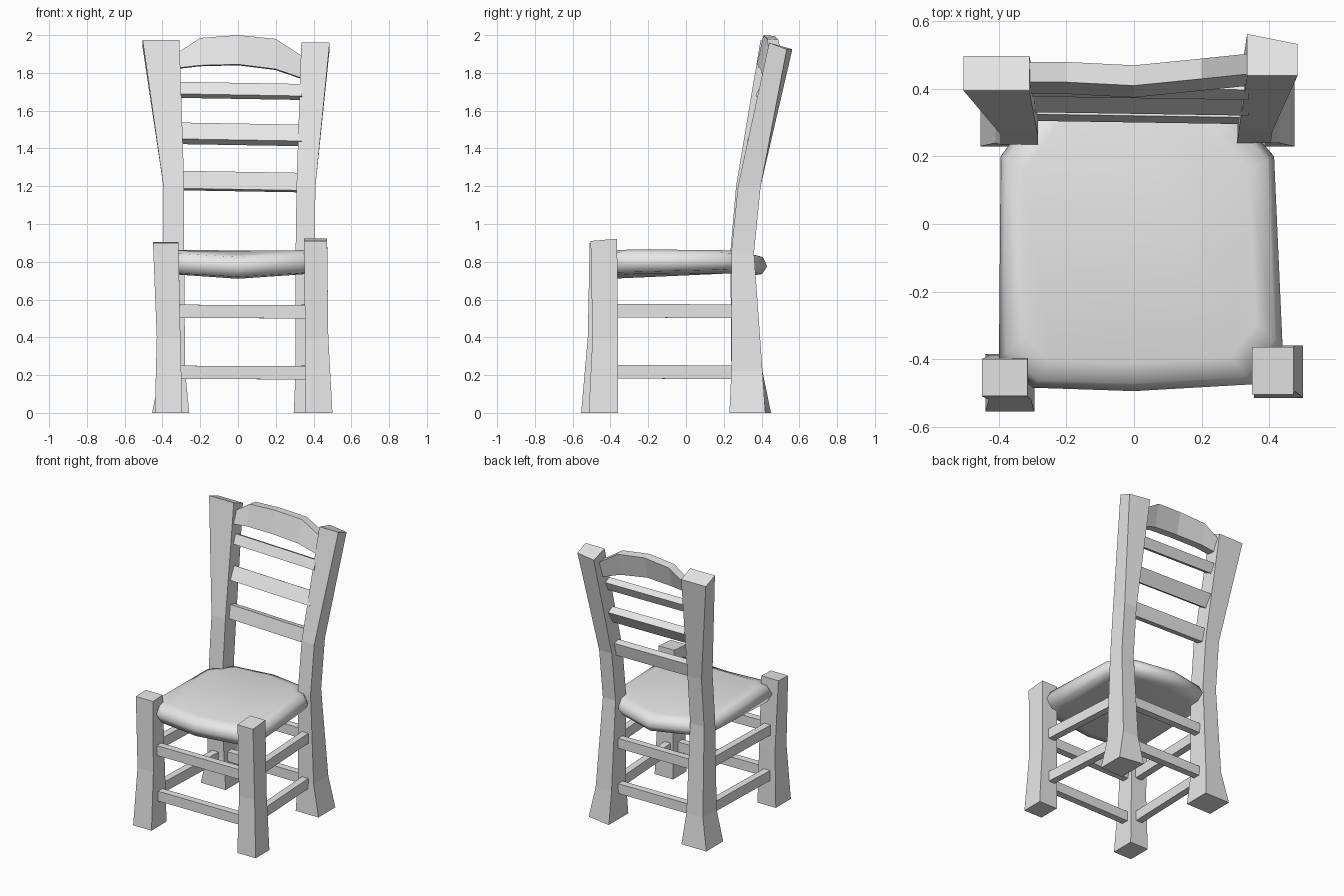
import bpy, bmesh, math
from mathutils import Vector, Matrix

if "Cube" in bpy.data.objects:
    bpy.data.objects.remove(bpy.data.objects["Cube"], do_unlink=True)

grey = bpy.data.materials.new("plain grey")
grey.use_nodes = True
grey.diffuse_color = (0.8, 0.8, 0.8, 1)
grey.node_tree.nodes["Principled BSDF"].inputs["Base Color"].default_value = (0.8, 0.8, 0.8, 1)


def loft(name, rings, smooth=False):
    """Skin a solid through closed rings that have equal point counts."""
    bm = bmesh.new()
    loops = [[bm.verts.new(p) for p in ring] for ring in rings]
    n = len(loops[0])
    for a, b in zip(loops, loops[1:]):
        for i in range(n):
            j = (i + 1) % n
            bm.faces.new((a[i], a[j], b[j], b[i]))
    bm.faces.new(loops[0][::-1])
    bm.faces.new(loops[-1])
    bmesh.ops.recalc_face_normals(bm, faces=bm.faces)
    for f in bm.faces:
        f.smooth = smooth
    mesh = bpy.data.meshes.new(name)
    bm.to_mesh(mesh)
    bm.free()
    mesh.materials.append(grey)
    obj = bpy.data.objects.new(name, mesh)
    bpy.context.collection.objects.link(obj)
    return obj


def post(name, sections, drop=0.0, twist=0.0):
    """Four-sided post; sections are (z, x0, x1, y0, y1), top sloped and ends twisted."""
    rings = []
    for k, (z, x0, x1, y0, y1) in enumerate(sections):
        d = drop if k == len(sections) - 1 else 0
        t = twist if k in (0, len(sections) - 1) else 0
        rings.append([(x0, y0, z), (x1, y0, z), (x1, y1 - t, z - d), (x0, y1 + t, z - d)])
    loft(name, rings)


def bar(name, start, end, height, depth, tilt=0.0):
    """Straight rectangular bar leaning back by tilt degrees about its length."""
    start, end = Vector(start), Vector(end)
    along = (end - start).normalized()
    up = Matrix.Rotation(math.radians(-tilt), 3, along) @ Vector((0, 0, 1))
    side = along.cross(up).normalized()
    corners = [up * (height / 2 * a) + side * (depth / 2 * b)
               for a, b in ((1, 1), (1, -1), (-1, -1), (-1, 1))]
    loft(name, [[p + c for c in corners] for p in (start, end)])


# Legs and back posts, each slightly crooked
post("left_front_leg", [(0, .355, .50, -.515, -.36), (.4, .355, .478, -.495, -.36),
                        (.91, .35, .472, -.505, -.365)], drop=-.012)
post("right_front_leg", [(0, -.44, -.295, -.555, -.385), (.4, -.43, -.305, -.52, -.39),
                         (.90, -.45, -.315, -.51, -.40)], drop=-.005)
post("left_back_post", [(0, .295, .475, .23, .435), (.22, .305, .43, .24, .405),
                        (.85, .305, .405, .24, .36), (1.2, .31, .41, .275, .395),
                        (1.96, .335, .485, .44, .548)], drop=.035, twist=.015)
post("right_back_post", [(0, -.455, -.258, .23, .42), (.22, -.41, -.28, .24, .395),
                         (.85, -.395, -.285, .235, .36), (1.2, -.395, -.285, .265, .39),
                         (1.975, -.505, -.31, .395, .498)], drop=.04)

# Cushion-like seat: bulging outline that sags along the centre line
outline = [(-.40, -.40), (-.30, -.485), (0, -.495), (.35, -.475), (.44, -.36),
           (.415, .2), (.28, .36), (0, .43), (-.28, .36), (-.395, .2)]
rings = []
for scale, z in ((.80, .735), (.94, .745), (1.0, .80), (.95, .85), (.82, .865)):
    rings.append([(x * scale, (y + .03) * scale - .03,
                   z - .025 * (1 - abs(x) / .45) + .015 * (y > 0) * (z < .8))
                  for x, y in outline])
loft("seat", rings, smooth=True)

# Ladder slats between the back posts
for name, z, y, height, depth, tilt in (("lower_slat", 1.225, .335, .095, .05, 12),
                                        ("middle_slat", 1.475, .375, .10, .055, 30),
                                        ("upper_slat", 1.705, .41, .07, .05, 25)):
    bar(name, (-.31, y + .005, z + .005), (.34, y - .005, z - .006), height, depth, tilt)

# Arched crest rail, leaning back with the posts
crest = [(-.33, 1.825, 1.90, .405), (-.2, 1.84, 1.985, .405), (0, 1.845, 2.0, .395),
         (.2, 1.82, 1.98, .415), (.345, 1.77, 1.885, .43)]
loft("crest_rail", [[(x, y - .02, lo), (x, y + .04, lo - .005), (x, y + .075, hi - .005),
                     (x, y + .015, hi)] for x, lo, hi, y in crest])

# Two levels of rungs on all four sides
for level, z in (("lower", .215), ("upper", .538)):
    bar(level + "_front_rung", (-.33, -.45, z), (.38, -.44, z - .003), .07, .05)
    bar(level + "_back_rung", (-.31, .305, z), (.33, .305, z - .003), .07, .05)
    bar(level + "_left_rung", (.40, -.40, z + .003), (.36, .28, z), .072, .05)
    bar(level + "_right_rung", (-.37, -.42, z + .003), (-.345, .28, z), .072, .05)
